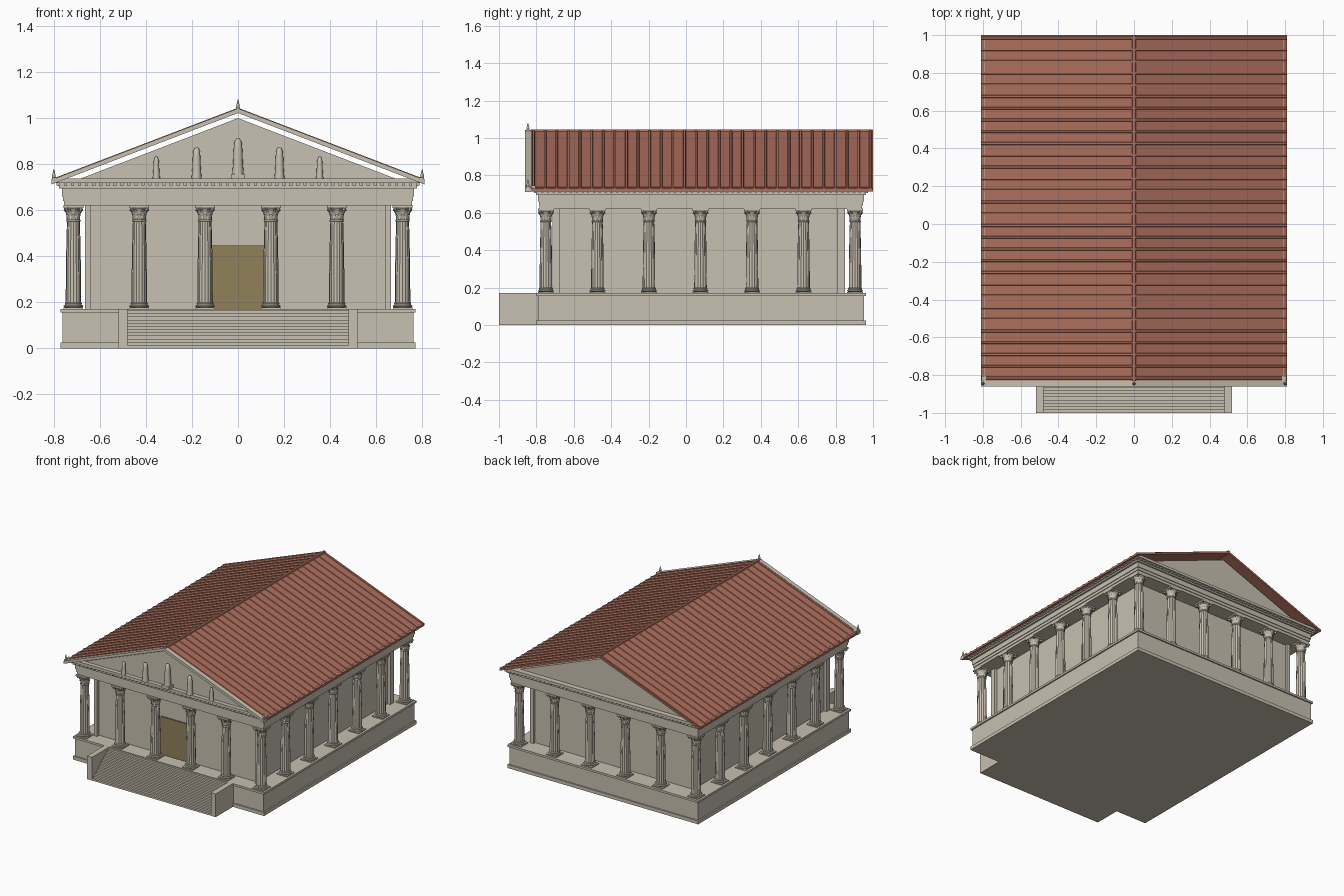
import bpy, bmesh, math
from mathutils import Matrix, Vector

if "Cube" in bpy.data.objects:
    bpy.data.objects.remove(bpy.data.objects["Cube"])

CY = 0.08                      # centre of the temple body along y
EAVE, EZ, RZ = 0.81, 0.73, 1.04  # roof half width, eave and ridge height
SLOPE = (RZ - EZ) / EAVE


def material(name, col):
    m = bpy.data.materials.new(name)
    m.diffuse_color = (*col, 1)
    m.use_nodes = True
    m.node_tree.nodes["Principled BSDF"].inputs["Base Color"].default_value = m.diffuse_color
    return m


STONE = material("stone", (0.58, 0.53, 0.44))
TILE = material("roof_tile", (0.42, 0.16, 0.11))
BRONZE = material("bronze", (0.28, 0.22, 0.10))


def finish(name, bm, mat=STONE, smooth=False):
    bmesh.ops.recalc_face_normals(bm, faces=bm.faces)
    me = bpy.data.meshes.new(name)
    bm.to_mesh(me)
    bm.free()
    me.materials.append(mat)
    ob = bpy.data.objects.new(name, me)
    bpy.context.collection.objects.link(ob)
    if smooth:
        bpy.ops.object.select_all(action='DESELECT')
        ob.select_set(True)
        bpy.context.view_layer.objects.active = ob
        bpy.ops.object.shade_smooth_by_angle(angle=math.radians(35))
    return ob


def add_box(bm, x0, x1, y0, y1, z0, z1):
    m = Matrix.Translation(((x0 + x1) / 2, (y0 + y1) / 2, (z0 + z1) / 2)) @ \
        Matrix.Diagonal((x1 - x0, y1 - y0, z1 - z0, 1))
    bmesh.ops.create_cube(bm, size=1, matrix=m)


def boxes(name, dims, mat=STONE):
    bm = bmesh.new()
    for d in dims:
        add_box(bm, *d)
    return finish(name, bm, mat)


def add_prism(bm, pts, y0, y1):
    """Extrude an x-z outline along y."""
    f = bm.faces.new([bm.verts.new((x, y0, z)) for x, z in pts])
    r = bmesh.ops.extrude_face_region(bm, geom=[f])
    bmesh.ops.translate(bm, vec=(0, y1 - y0, 0),
                        verts=[v for v in r['geom'] if isinstance(v, bmesh.types.BMVert)])


def prism(name, pts, y0, y1, mat=STONE):
    bm = bmesh.new()
    add_prism(bm, pts, y0, y1)
    return finish(name, bm, mat)


def add_lathe(bm, prof, sides, at=(0, 0, 0)):
    rings = [[bm.verts.new((at[0] + r * math.cos(2 * math.pi * k / sides),
                            at[1] + r * math.sin(2 * math.pi * k / sides), at[2] + z))
              for k in range(sides)] for r, z in prof]
    for a, b in zip(rings, rings[1:]):
        for k in range(sides):
            j = (k + 1) % sides
            bm.faces.new((a[k], a[j], b[j], b[k]))
    bm.faces.new(rings[0][::-1])
    bm.faces.new(rings[-1])


def around(hx, hy, z0, z1):
    return (-hx, hx, CY - hy, CY + hy, z0, z1)


# podium with base and top mouldings
boxes("podium", [around(0.772, 0.882, 0, 0.025), around(0.762, 0.872, 0.025, 0.155),
                 around(0.772, 0.882, 0.155, 0.17)])

# front stairs between two flanking blocks
N = 12
boxes("stairs", [(-0.48, 0.48, -1 + 0.2 * i / N, -0.795, 0.165 * i / N, 0.165 * (i + 1) / N)
                 for i in range(N)])
boxes("stair_flanks", [(s * 0.5 - 0.02, s * 0.5 + 0.02, -1, -0.795, 0, 0.17) for s in (-1, 1)])

# inner chamber, corner pilasters, door
boxes("chamber", [(-0.642, 0.642, -0.69, 0.83, 0.17, 0.625)])
boxes("corner_pilasters", [(sx * 0.652 - 0.0125, sx * 0.652 + 0.0125, y - 0.02, y + 0.02, 0.17, 0.625)
                           for sx in (-1, 1) for y in (-0.695, 0.83)])
boxes("door", [(-0.135, 0.135, -0.70, -0.68, 0.17, 0.447)], BRONZE)

# column: plinth, turned base, fluted shaft, leafy capital, square abacus
bm = bmesh.new()
add_box(bm, -0.042, 0.042, -0.042, 0.042, 0, 0.007)
add_lathe(bm, [(0.037, 0.007), (0.042, 0.011), (0.042, 0.015), (0.036, 0.019), (0.036, 0.022),
               (0.038, 0.025), (0.034, 0.03)], 24)
FL = 32
rings = []
for r, z in [(0.0335, 0.03), (0.033, 0.15), (0.031, 0.27), (0.028, 0.383)]:
    rings.append([bm.verts.new(((r - 0.0018 * (k % 2)) * math.cos(2 * math.pi * k / FL),
                                (r - 0.0018 * (k % 2)) * math.sin(2 * math.pi * k / FL), z))
                  for k in range(FL)])
for a, b in zip(rings, rings[1:]):
    for k in range(FL):
        j = (k + 1) % FL
        bm.faces.new((a[k], a[j], b[j], b[k]))
add_lathe(bm, [(0.029, 0.38), (0.032, 0.384), (0.029, 0.389), (0.029, 0.41), (0.033, 0.43),
               (0.042, 0.441)], 24)
for tier, (zb, zt, rt) in enumerate([(0.387, 0.412, 0.037), (0.403, 0.432, 0.043)]):
    for k in range(8):
        ang = 2 * math.pi * (k + tier / 2) / 8
        rot = Matrix.Rotation(ang, 3, 'Z')
        path = [(0.028, zb, 0.009), (0.032, (zb + zt) / 2, 0.009), (rt, zt, 0.006), (rt + 0.001, zt - 0.005, 0.003)]
        rows = [[bm.verts.new(rot @ Vector((r, s * w, z))) for s in (-1, 1)] for r, z, w in path]
        for a, b in zip(rows, rows[1:]):
            bm.faces.new((a[0], a[1], b[1], b[0]))
for k in range(4):             # corner scrolls
    ang = math.pi / 4 + k * math.pi / 2
    bmesh.ops.create_cone(bm, cap_ends=True, segments=10, radius1=0.007, radius2=0.007, depth=0.008,
                          matrix=Matrix.Rotation(ang, 4, 'Z') @ Matrix.Translation((0.047, 0, 0.433))
                          @ Matrix.Rotation(math.pi / 2, 4, 'X'))
add_box(bm, -0.043, 0.043, -0.043, 0.043, 0.44, 0.452)
column = finish("column", bm, STONE, True)
xs = [-0.715 + 0.286 * i for i in range(6)]
ys = [-0.749 + 0.2755 * i for i in range(7)]
spots = [(x, y) for x in xs for y in (ys[0], ys[-1])] + [(x, y) for x in (xs[0], xs[-1]) for y in ys[1:-1]]
for i, (x, y) in enumerate(spots):
    ob = column if i == 0 else column.copy()
    if i:
        bpy.context.collection.objects.link(ob)
    ob.location = (x, y, 0.17)

# entablature: stepped beam, frieze, cornice
boxes("entablature", [around(0.755, 0.862, 0.62, 0.64), around(0.76, 0.867, 0.64, 0.66),
                      around(0.765, 0.872, 0.66, 0.695), around(0.778, 0.882, 0.695, 0.706),
                      around(0.782, 0.886, 0.706, 0.718), around(0.795, 0.9, 0.718, 0.737)])
# dentils under the cornice
D = []
for i in range(52):
    x = -0.78 + 1.56 * i / 51
    D += [(x - 0.007, x + 0.007, y - 0.005, y + 0.005, 0.707, 0.718) for y in (CY - 0.888, CY + 0.888)]
for i in range(58):
    y = CY - 0.88 + 1.76 * i / 57
    D += [(x - 0.005, x + 0.005, y - 0.007, y + 0.007, 0.707, 0.718) for x in (-0.784, 0.784)]
boxes("dentils", D)

# gable walls, set below the roof with a narrow gap
for name, y0, y1 in (("front_gable_wall", -0.79, -0.75), ("back_gable_wall", 0.90, 0.94)):
    prism(name, [(-0.69, 0.735), (0.69, 0.735), (0, 1.0)], y0, y1)


def chevron(t, lift=0.0):
    return [(-EAVE, EZ + lift), (0, RZ + lift), (EAVE, EZ + lift),
            (EAVE, EZ + lift - t), (0, RZ + lift - t), (-EAVE, EZ + lift - t)]


# raking cornice on the front
prism("raking_cornice", chevron(0.02, 0.002), -0.86, -0.828)

# tiled roof slab with ribs and ridge cap
bm = bmesh.new()
add_prism(bm, chevron(0.015), -0.83, 1.0)
R = 30
for i in range(R):
    y = -0.815 + 1.80 * i / (R - 1)
    for s in (-1, 1):
        sec = [(-0.008, -0.002), (-0.005, 0.005), (0.005, 0.005), (0.008, -0.002)]
        a = [bm.verts.new((s * EAVE, y + dy, EZ + dz)) for dy, dz in sec]
        b = [bm.verts.new((0, y + dy, RZ + dz)) for dy, dz in sec]
        for k in range(4):
            j = (k + 1) % 4
            bm.faces.new((a[k], a[j], b[j], b[k]))
        bm.faces.new(a)
finish("roof", bm, TILE)
prism("ridge_cap", [(-0.012, 1.033), (-0.008, 1.045), (0.008, 1.045), (0.012, 1.033)], -0.83, 1.0, TILE)

# gable statues on the cornice
bm = bmesh.new()
add_box(bm, -0.03, 0.03, -0.85 + 0.012, -0.79, 0.735, 0.757)
for x, z0, z1 in ((0, 0.757, 0.912), (0.18, 0.737, 0.873), (-0.18, 0.737, 0.873),
                  (0.355, 0.737, 0.833), (-0.355, 0.737, 0.833)):
    h = z1 - z0
    w = 0.155 * h + 0.001
    add_lathe(bm, [(w, 0), (w * 0.85, h * 0.3), (w * 0.75, h * 0.7), (w * 0.65, h * 0.88),
                   (w * 0.4, h * 0.97), (w * 0.12, h)], 12, (x, -0.813, z0))
finish("gable_statues", bm, STONE, True)

# roof finials on the front apex and corners
bm = bmesh.new()
for x, z in ((0, 1.038), (-0.8, 0.735), (0.8, 0.735)):
    add_box(bm, x - 0.009, x + 0.009, -0.855, -0.835, z - 0.005, z + 0.006)
    add_lathe(bm, [(0.005, 0.006), (0.008, 0.016), (0.005, 0.026), (0.001, 0.043)], 10, (x, -0.845, z))
for s in (-1, 1):              # small corner blocks
    add_box(bm, s * 0.795 - 0.012, s * 0.795 + 0.012, -0.83, -0.805, 0.72, 0.745)
finish("finials", bm, STONE)
